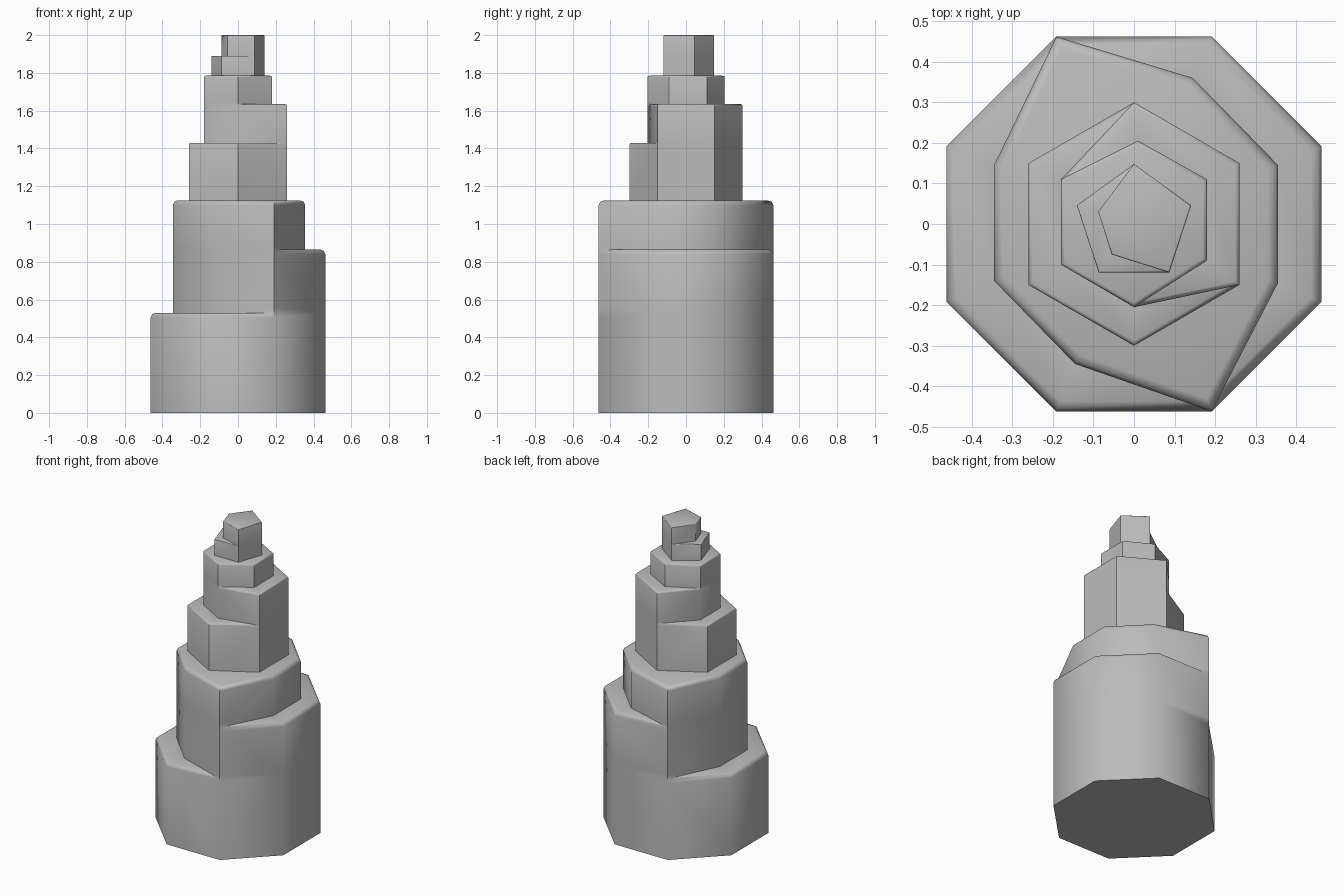
import bpy
import bmesh
import math

cube = bpy.data.objects.get("Cube")
if cube:
    bpy.data.objects.remove(cube, do_unlink=True)

stone = bpy.data.materials.new("grey_stone")
stone.use_nodes = True
GREY = (0.5, 0.5, 0.5, 1.0)
stone.diffuse_color = GREY
stone.node_tree.nodes["Principled BSDF"].inputs["Base Color"].default_value = GREY


def ring(sides, radius, start):
    """Corners of a regular polygon, clockwise from a start angle in degrees."""
    angles = [math.radians(start - 360 * i / sides) for i in range(sides)]
    return [(radius * math.cos(a), radius * math.sin(a)) for a in angles]


def stepped_column(name, points, ledges, base, heights, bevel):
    """Extrude a footprint cut into ledges; each ledge stops at its own height."""
    bm = bmesh.new()
    verts = [bm.verts.new((x, y, base)) for x, y in points]
    tops = [bm.faces.new([verts[i] for i in ids]) for ids in ledges]
    bmesh.ops.recalc_face_normals(bm, faces=tops)

    # keep the footprint as the underside, then raise the remaining ledges step by step
    z = base
    for step, height in enumerate(heights):
        rising = tops[step:]
        out = bmesh.ops.extrude_face_region(bm, geom=rising, use_keep_orig=(step == 0))
        moved = [g for g in out["geom"] if isinstance(g, bmesh.types.BMVert)]
        bmesh.ops.translate(bm, verts=moved, vec=(0, 0, height - z))
        raised = [g for g in out["geom"] if isinstance(g, bmesh.types.BMFace)]
        if step:
            bmesh.ops.delete(bm, geom=[f for f in rising if f.is_valid], context="FACES_ONLY")
        # restore ledge order by matching centres
        centres = [sum((points[i][0] for i in ids)) / len(ids) for ids in ledges[step:]]
        tops[step:] = [min(raised, key=lambda f: abs(f.calc_center_median().x - c))
                       for c in centres]
        z = height
    bmesh.ops.recalc_face_normals(bm, faces=bm.faces)

    # merge flat seams in the walls and the underside
    flat = [e for e in bm.edges if len(e.link_faces) == 2 and e.calc_face_angle() < 0.001]
    bmesh.ops.dissolve_edges(bm, edges=flat, use_verts=False)

    # soften the outer rim of every ledge
    rims = [e for e in bm.edges if len(e.link_faces) == 2
            and abs(e.verts[0].co.z - e.verts[1].co.z) < 0.001
            and e.verts[0].co.z > base + 0.01
            and e.calc_face_angle_signed() > 1]
    bmesh.ops.bevel(bm, geom=rims, offset=bevel, segments=2, profile=0.5,
                    affect="EDGES", clamp_overlap=True)

    mesh = bpy.data.meshes.new(name)
    bm.to_mesh(mesh)
    bm.free()
    mesh.materials.append(stone)
    obj = bpy.data.objects.new(name, mesh)
    bpy.context.collection.objects.link(obj)
    bpy.ops.object.select_all(action="DESELECT")
    obj.select_set(True)
    bpy.context.view_layer.objects.active = obj
    bpy.ops.object.shade_smooth_by_angle(angle=math.radians(50))
    return obj


# Octagonal base: low left ledge, higher right ledge, then the core
octagon = ring(8, 0.5, 112.5)
octagon_core = [(0.145, 0.36), (0.355, 0.145), (0.355, -0.145),
                (-0.145, -0.345), (-0.345, -0.14), (-0.345, 0.145)]
stepped_column("octagonal_base", octagon + octagon_core,
               [(4, 5, 6, 7, 0, 13, 12, 11),
                (0, 1, 2, 3, 4, 10, 9, 8),
                (0, 8, 9, 10, 4, 11, 12, 13)],
               0, (0.53, 0.865, 1.125), 0.025)

# Hexagonal middle: same stepping, turned round the axis
hexagon = ring(6, 0.3, 90)
hexagon_core = [(0.01, 0.205), (0.18, 0.11), (0.18, -0.09),
                (0, -0.205), (-0.18, -0.1), (-0.18, 0.11)]
stepped_column("hexagonal_middle", hexagon + hexagon_core,
               [(2, 3, 4, 5, 0, 11, 10, 9),
                (0, 1, 2, 9, 8, 7, 6, 11),
                (6, 7, 8, 9, 10, 11)],
               1.125, (1.43, 1.635, 1.785), 0.01)

# Pentagonal peak: one ledge on the left
pentagon = ring(5, 0.148, 90)
stepped_column("pentagonal_peak", pentagon + [(-0.055, -0.075), (-0.088, 0.03)],
               [(2, 3, 4, 0, 6, 5),
                (0, 1, 2, 5, 6)],
               1.785, (1.89, 2), 0.004)
